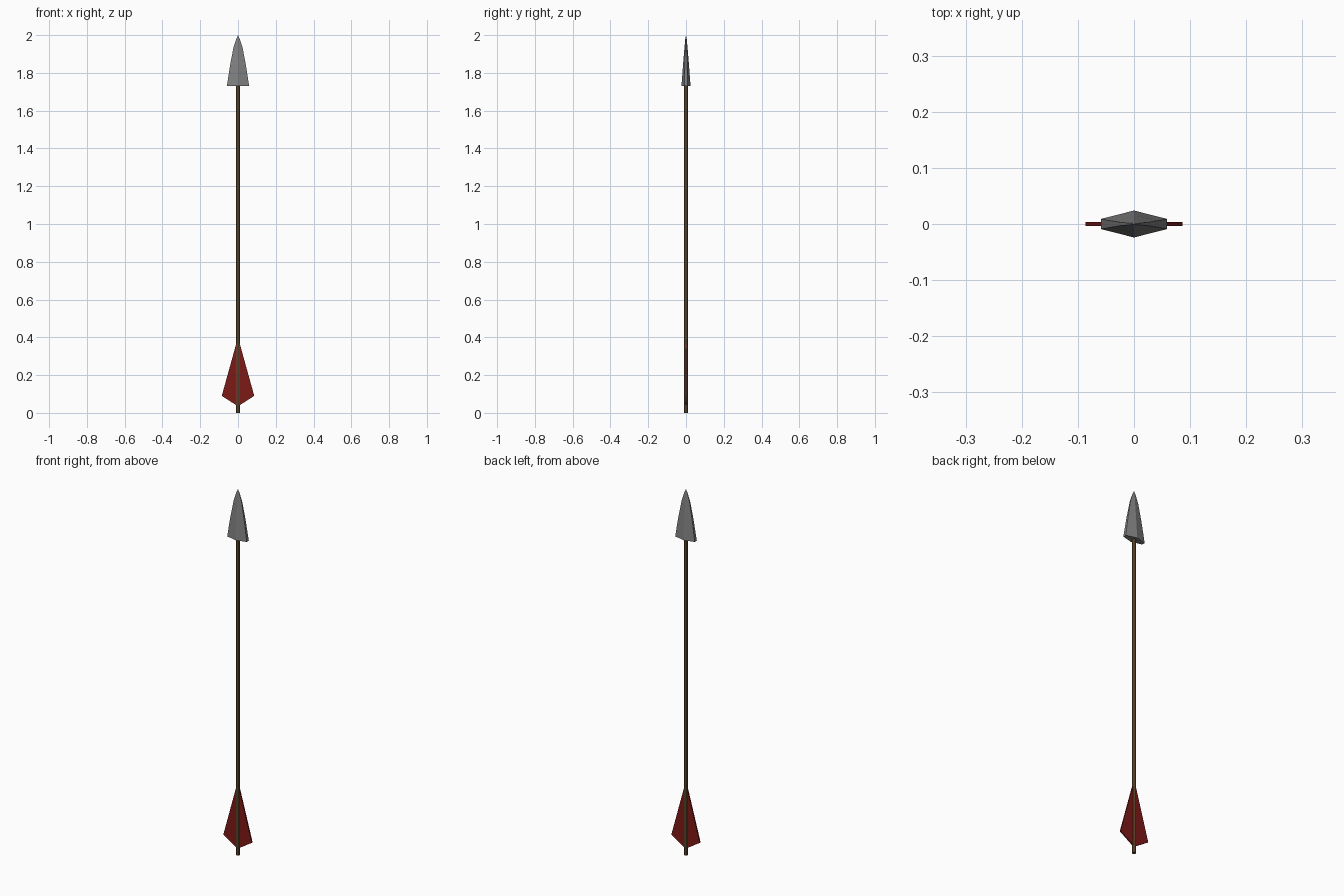
import bpy, bmesh

if "Cube" in bpy.data.objects:
    bpy.data.objects.remove(bpy.data.objects["Cube"])


def material(name, color):
    m = bpy.data.materials.new(name)
    m.diffuse_color = color
    m.use_nodes = True
    m.node_tree.nodes["Principled BSDF"].inputs["Base Color"].default_value = m.diffuse_color
    return m


def make_object(name, bm, mat=None):
    bmesh.ops.recalc_face_normals(bm, faces=bm.faces)
    mesh = bpy.data.meshes.new(name)
    bm.to_mesh(mesh)
    bm.free()
    obj = bpy.data.objects.new(name, mesh)
    bpy.context.collection.objects.link(obj)
    if mat:
        mesh.materials.append(mat)
    return obj


wood = material("wood", (0.16, 0.09, 0.035, 1))
red = material("red_feather", (0.2, 0.01, 0.008, 1))
steel = material("steel", (0.22, 0.22, 0.22, 1))

# Shaft: thin low-poly rod
bpy.ops.mesh.primitive_cylinder_add(vertices=8, radius=0.01, depth=1.76, location=(0, 0, 0.88))
shaft = bpy.context.object
shaft.name = "shaft"
shaft.data.materials.append(wood)

# Arrowhead: hexagonal sections (z, half width, ridge half depth, edge half depth)
sections = [(1.73, 0.059, 0.024, 0.009),
            (1.84, 0.042, 0.016, 0.006),
            (1.935, 0.024, 0.008, 0.003),
            (1.98, 0.009, 0.004, 0.0015)]
bm = bmesh.new()
rings = []
for z, w, d, e in sections:
    outline = [(w, -e), (w, e), (0, d), (-w, e), (-w, -e), (0, -d)]
    rings.append([bm.verts.new((x, y, z)) for x, y in outline])
for a, b in zip(rings, rings[1:]):
    for i in range(6):
        j = (i + 1) % 6
        bm.faces.new((a[i], a[j], b[j], b[i]))
tip = bm.verts.new((0, 0, 2.0))
for i in range(6):
    bm.faces.new((rings[-1][i], rings[-1][(i + 1) % 6], tip))
bm.faces.new(rings[0])
make_object("arrowhead", bm, steel)

# Fletching: one thin triangular vane on each side of the shaft
for side, name in ((-1, "left_vane"), (1, "right_vane")):
    bm = bmesh.new()
    outline = [(0, 0.035), (0.086, 0.09), (0, 0.4)]
    face = bm.faces.new([bm.verts.new((side * x, -0.0035, z)) for x, z in outline])
    ext = bmesh.ops.extrude_face_region(bm, geom=[face], use_keep_orig=True)
    moved = [g for g in ext["geom"] if isinstance(g, bmesh.types.BMVert)]
    bmesh.ops.translate(bm, verts=moved, vec=(0, 0.007, 0))
    make_object(name, bm, red)
